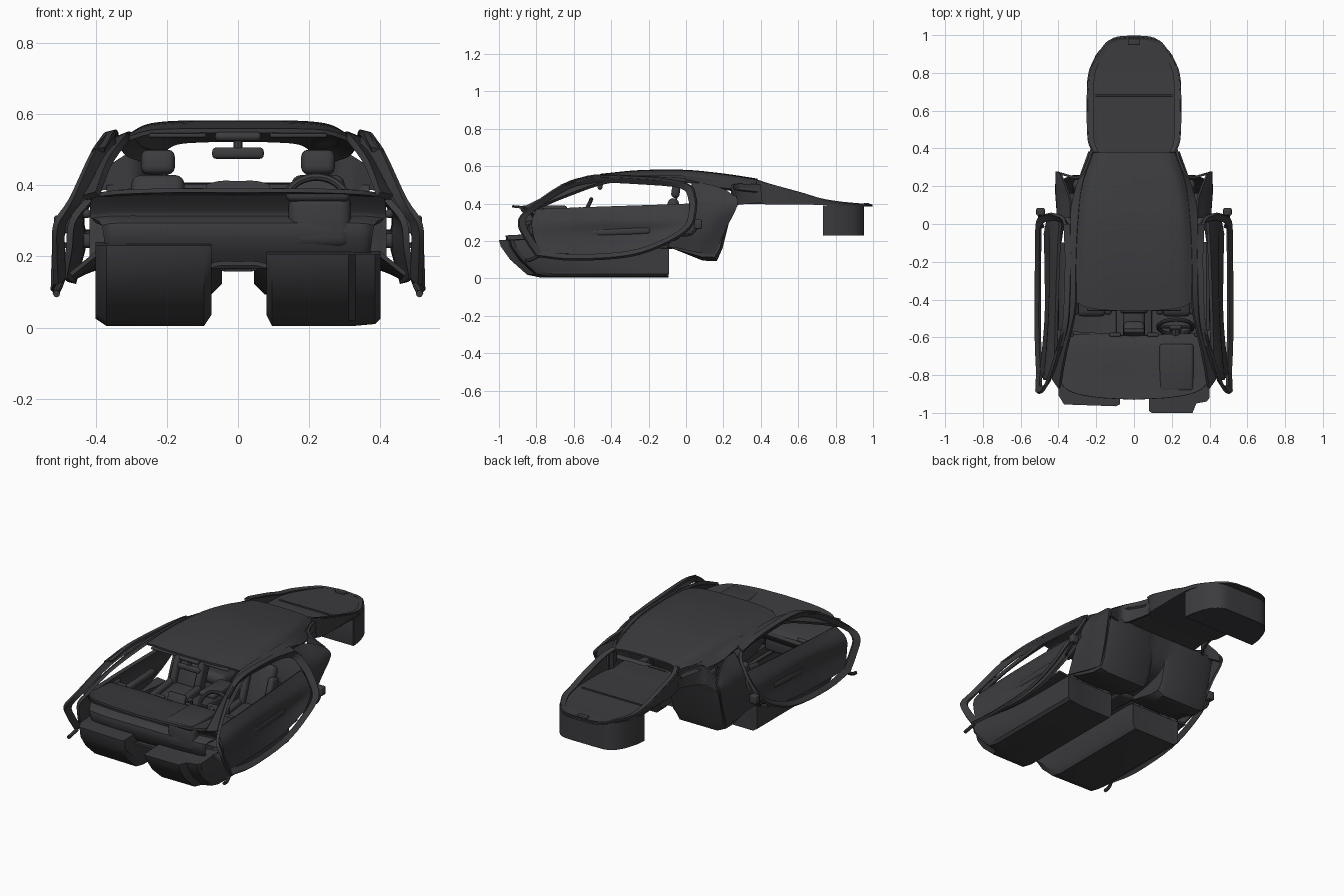
import bpy, bmesh, math
from mathutils import Vector, Matrix, Euler

mat = bpy.data.materials.new("dark_trim")
mat.diffuse_color = (0.045, 0.045, 0.05, 1)


def add(name, bm):
    me = bpy.data.meshes.new(name)
    bm.to_mesh(me)
    bm.free()
    ob = bpy.data.objects.new(name, me)
    bpy.context.collection.objects.link(ob)
    me.materials.append(mat)
    return ob


def spl(pts, n):
    """Catmull-Rom points through pts, n steps per span."""
    p = [Vector(q) for q in pts]
    if n < 2:
        return p
    p = [2 * p[0] - p[1]] + p + [2 * p[-1] - p[-2]]
    out = []
    for a, b, c, d in zip(p, p[1:], p[2:], p[3:]):
        for i in range(n):
            t = i / n
            out.append(0.5 * (2 * b + (c - a) * t + (2 * a - 5 * b + 4 * c - d) * t * t
                              + (3 * b - a - 3 * c + d) * t ** 3))
    return out + [p[-2]]


def surf(name, rows, t=0.012, n=5, m=4, mirror=True):
    """Smooth sheet through rows of control points, mirrored and thickened."""
    cols = [spl(c, m) for c in zip(*[spl(r, n) for r in rows])]
    bm = bmesh.new()
    g = [[bm.verts.new(v) for v in c] for c in cols]
    for a, b in zip(g, g[1:]):
        for i in range(len(a) - 1):
            bm.faces.new((a[i], b[i], b[i + 1], a[i + 1]))
    ob = add(name, bm)
    if mirror:
        ob.modifiers.new("mirror", 'MIRROR')
    s = ob.modifiers.new("thick", 'SOLIDIFY')
    s.thickness, s.offset = t, 0
    return ob


def tub(name, prof, sections):
    """Open tub: (y, z) profile at several (x, y scale, z lift) stations, closed ends."""
    bm = bmesh.new()
    g = [[bm.verts.new((x, y * k, z + (dz if z < 0.12 else 0))) for y, z in prof]
         for x, k, dz in sections]
    for a, b in zip(g, g[1:]):
        for i in range(len(prof) - 1):
            bm.faces.new((a[i], b[i], b[i + 1], a[i + 1]))
    bm.faces.new(g[0])
    bm.faces.new(g[-1])
    bmesh.ops.recalc_face_normals(bm, faces=bm.faces)
    return add(name, bm)


def rbox(name, loc, size, rx=0, rz=0, bev=0.015, seg=3):
    bm = bmesh.new()
    bmesh.ops.create_cube(bm, size=1)
    bmesh.ops.scale(bm, vec=size, verts=bm.verts)
    bmesh.ops.bevel(bm, geom=bm.edges[:], offset=min(bev, min(size) * 0.45),
                    segments=seg, profile=0.5, affect='EDGES')
    bm.transform(Matrix.Translation(loc) @ Euler((rx, 0, rz)).to_matrix().to_4x4())
    return add(name, bm)


def tube(name, pts, r, cyclic=False):
    cu = bpy.data.curves.new(name, 'CURVE')
    cu.dimensions = '3D'
    cu.bevel_depth, cu.bevel_resolution, cu.use_fill_caps = r, 2, True
    sp = cu.splines.new('POLY')
    q = spl(pts + pts[:1], 4)[:-1] if cyclic else spl(pts, 4)
    sp.points.add(len(q) - 1)
    for a, b in zip(sp.points, q):
        a.co = (*b, 1)
    sp.use_cyclic_u = cyclic
    cu.materials.append(mat)
    ob = bpy.data.objects.new(name, cu)
    bpy.context.collection.objects.link(ob)
    return ob


# Footwell tubs, passenger one shorter and taller at the front
foot = [(-.1, .16), (-.1, .005), (-.78, .005), (-.85, .02), (-.94, .1), (-.99, .17), (-1, .205), (-.8, .215)]
tub("driver_footwell", foot, [(.08, .99, .03), (.095, 1, 0), (.31, 1, 0), (.33, .95, 0), (.385, .94, .005), (.40, .92, .02)])
foot_p = [(y * .965 if y < -.5 else y, z + (.025 if z > .2 else 0)) for y, z in foot]
tub("passenger_footwell", foot_p, [(-.40, .94, .02), (-.37, .99, .0), (-.095, 1, 0), (-.075, .99, .03)])

# Rear seat buckets and central tunnel
rear = [(-.1, .17), (-.06, .155), (.09, .095), (.165, .093), (.195, .16), (.24, .34), (.26, .4)]
for s in (-1, 1):
    tub("rear_seat_bucket", rear, [(s * .045, .95, .03), (s * .075, 1, 0), (s * .32, 1, 0), (s * .37, .93, .02)])
surf("tunnel", [[(0, y, z + .01), (.05, y, z + .01), (.09, y, z)] for y, z in
                [(-.86, .17), (-.5, .17), (-.1, .17), (.1, .2), (.2, .26), (.255, .4)]])

# Roof lining
surf("roof", [
    [(0, -.46, .553), (.15, -.455, .553), (.25, -.44, .548), (.31, -.41, .53)],
    [(0, -.25, .573), (.15, -.25, .572), (.25, -.25, .563), (.305, -.25, .54)],
    [(0, 0, .574), (.16, 0, .574), (.25, 0, .565), (.295, 0, .538)],
    [(0, .2, .555), (.15, .2, .553), (.23, .2, .545), (.27, .2, .51)],
    [(0, .38, .528), (.1, .38, .526), (.17, .38, .52), (.21, .38, .5)]])
# Windscreen pillar and roof rail
surf("pillar_and_rail", [
    [(.395, -.87, .375), (.36, -.68, .465), (.31, -.45, .535), (.305, -.2, .542), (.295, 0, .54), (.27, .2, .51), (.21, .38, .5)],
    [(.43, -.82, .365), (.395, -.64, .44), (.35, -.42, .515), (.345, -.2, .527), (.335, 0, .52), (.315, .15, .485), (.235, .38, .46)]],
    t=.018, m=2)
# Rear quarter panel and its return to the tail
surf("quarter_panel", [
    [(.335, .03, .51), (.335, .12, .5), (.36, .2, .475), (.39, .27, .43)],
    [(.40, .03, .40), (.40, .1, .40), (.41, .19, .39), (.41, .275, .39)],
    [(.40, -.04, .27), (.40, .05, .26), (.40, .13, .26), (.385, .215, .27)],
    [(.39, -.1, .17), (.38, -.03, .16), (.375, .06, .14), (.365, .15, .13)]])
surf("tail_side", [
    [(.385, .265, .44), (.29, .25, .50), (.24, .34, .505), (.22, .42, .5)],
    [(.40, .27, .385), (.29, .25, .39), (.24, .34, .40), (.22, .42, .405)]], m=1)

# Tail: load floor, sloping rim wall and deep end bin
floor = [(.22, .26, .40), (.21, .38, .402), (.24, .45, .4), (.248, .68, .398), (.24, .8, .393), (.175, .92, .39),
         (.11, .985, .388), (.02, .998, .388)]
surf("load_floor", [[(0, y, z), (w * .5, y, z), (w, y, z)] for w, y, z in floor], t=.008, n=2)
rim = [(.215, .38, .525), (.24, .45, .502), (.245, .62, .455), (.242, .72, .425), (.23, .82, .408),
       (.17, .925, .398), (.115, .975, .394), (0, .992, .394)]
surf("tailgate_rim", [rim, [(x * .98, y, .405 - .017 * (y - .38) / .6) for x, y, z in rim]], t=.012, m=1)
surf("tailgate_flange", [rim, [(x * .88, y * .985 + .005, z - .004) for x, y, z in rim]], t=.008, m=1)
bin_ = [(.24, .735), (.232, .8), (.2, .89), (.15, .94), (.08, .948), (0, .948)]
surf("bin_wall", [[(x, y, .39) for x, y in bin_], [(x, y, .23) for x, y in bin_]], t=.008, n=3, m=1)
surf("bin_floor", [[(0, y, .233), (x * .5, y, .233), (x, y, .233)] for x, y in bin_[:5]], t=.008, n=1)
rbox("bin_front", (0, .737, .31), (.48, .01, .16), bev=.003)
rbox("load_floor_hinge", (0, .68, .402), (.41, .01, .012), bev=.003)
rbox("tail_latch", (0, .965, .397), (.06, .03, .015), bev=.004)

# Dashboard and firewall
surf("dashboard", [[(0, y, z), (.2, y + .012, z), (.34, y + (.045 if y < -.9 else .015), z - .005), (.415, y + (.12 if y < -.9 else .04), z - .015)]
                   for y, z in [(-.93, .385), (-.82, .375), (-.66, .36), (-.6, .335), (-.62, .29), (-.67, .25), (-.7, .2)]])
surf("firewall", [[(0, y, z), (.2, y, z), (.34, y + .01, z), (w, y + .03, z - .005)]
                  for y, z, w in [(-.86, .375, .41), (-.83, .34, .415), (-.82, .31, .41), (-.87, .29, .38), (-.86, .23, .37), (-.82, .17, .36)]], m=3)
rbox("instrument_housing", (.23, -.78, .298), (.175, .19, .15), bev=.03)
rbox("instrument_hood", (.225, -.76, .372), (.18, .25, .035), bev=.016)
rbox("passenger_shelf", (-.22, -.6, .325), (.3, .05, .025), rz=-.06)
rbox("glovebox", (-.22, -.66, .25), (.28, .08, .09))
rbox("centre_screen", (0, -.575, .345), (.11, .02, .075), rx=-.35, bev=.006)
for x in (-.35, -.1, .1, .35):
    rbox("air_vent", (x, -.588, .34), (.06, .02, .03), rx=-.3, bev=.006)

# Steering wheel: rim, hub, spokes, column
c, tilt = Vector((.22, -.545, .34)), Euler((math.radians(-25), 0, 0)).to_matrix()
tube("steering_rim", [c + tilt @ Vector((.092 * math.cos(a), 0, .092 * math.sin(a)))
                      for a in [i * math.tau / 12 for i in range(12)]], .011, True)
rbox("steering_hub", c + Vector((0, -.008, 0)), (.065, .025, .055), rx=math.radians(-25))
for a in (0, math.pi, -math.pi / 2):
    tube("steering_spoke", [c, c + tilt @ Vector((.09 * math.cos(a), 0, .09 * math.sin(a)))], .008)
tube("steering_column", [c, (.22, -.72, .28)], .025)

# Centre console
rbox("console", (0, -.33, .215), (.115, .55, .09), rx=-.05, bev=.02)
rbox("console_ramp", (0, -.6, .26), (.11, .14, .12), rx=-.5, bev=.02)
rbox("armrest", (0, -.2, .265), (.1, .2, .035))
tube("shifter", [(0, -.44, .25), (0, -.45, .3)], .014)

# Seats, front and rear
for s in (-1, 1):
    x = s * .225
    rbox("seat_cushion", (x, -.32, .17), (.16, .34, .07), rx=.12, bev=.03)
    rbox("seat_base", (x, -.28, .09), (.2, .26, .12))
    rbox("seat_back", (x, -.105, .3), (.15, .06, .27), rx=-.36, bev=.028)
    for d in (-1, 1):
        rbox("cushion_bolster", (x + d * .088, -.32, .19), (.04, .32, .07), rx=.12, bev=.018)
        rbox("back_bolster", (x + d * .08, -.13, .285), (.038, .075, .2), rx=-.36, bev=.018)
        tube("headrest_post", [(x + d * .025, -.06, .4), (x + d * .025, -.045, .45)], .005)
    rbox("headrest", (x, -.055, .465), (.095, .045, .07), rx=-.15, bev=.02)
    rbox("rear_cushion", (s * .2, .07, .2), (.24, .2, .07), rx=-.2, bev=.03)
    rbox("rear_back", (s * .2, .19, .295), (.25, .06, .2), rx=-.25, bev=.028)

# Rear-view mirror and overhead console
rbox("mirror", (0, -.46, .49), (.145, .025, .032), bev=.012)
tube("mirror_arm", [(0, -.46, .49), (0, -.44, .545)], .012)
rbox("overhead_console", (0, -.39, .545), (.13, .16, .025), rx=.12)
for s in (-1, 1):
    rbox("sun_visor", (s * .17, -.41, .545), (.16, .1, .012), rx=.12, bev=.005)

# Doors: trim panel, upper header, sill, flat weather seal band, handles
surf("door_trim", [
    [(.415, -.8, .365), (.41, -.5, .378), (.4, -.2, .388), (.39, .02, .395)],
    [(.465, -.825, .3), (.445, -.5, .31), (.44, -.2, .31), (.435, .035, .33)],
    [(.475, -.815, .22), (.44, -.5, .235), (.435, -.2, .245), (.455, .02, .27)],
    [(.49, -.78, .14), (.465, -.5, .125), (.465, -.25, .145), (.47, -.05, .21)]], t=.018)
surf("door_header", [
    [(.41, -.67, .495), (.375, -.5, .54), (.365, -.2, .535), (.37, 0, .51)],
    [(.375, -.64, .5), (.345, -.49, .548), (.335, -.2, .54), (.335, 0, .53)]], t=.014, m=1)
surf("sill", [[(.395, -.8, .21), (.4, -.5, .17), (.4, -.1, .165)],
              [(.47, -.78, .15), (.46, -.5, .14), (.46, -.1, .17)]], m=1)
seal = [(.512, -.8, .12), (.515, -.86, .21), (.512, -.895, .29), (.47, -.86, .36), (.405, -.66, .5), (.37, -.5, .543),
        (.36, -.25, .537), (.365, 0, .51), (.42, .05, .43), (.47, .05, .35), (.512, .02, .27), (.518, -.1, .19),
        (.52, -.3, .12), (.52, -.6, .1), (.512, -.8, .12)]
surf("door_seal", [seal, [(x - .022, y + .035 * (-.4 - y) / .5, z + .12 * (.3 - z)) for x, y, z in seal]], t=.016, n=4, m=1)
for s in (-1, 1):
    rbox("door_armrest", (s * .425, -.36, .25), (.05, .34, .04), rx=.04)
    rbox("door_handle", (s * .425, -.55, .32), (.025, .1, .025))
    rbox("door_latch", (s * .495, .065, .29), (.045, .04, .05), bev=.008)
    tube("latch_arm", [(s * .48, -.02, .23), (s * .5, .03, .24), (s * .495, .07, .29)], .008)
    tube("hinge_arm", [(s * .5, -.79, .12), (s * .51, -.83, .1), (s * .51, -.86, .095)], .01)

# Bake modifiers and curves, then shade
bpy.ops.object.select_all(action='SELECT')
bpy.context.view_layer.objects.active = bpy.context.selected_objects[0]
bpy.ops.object.convert(target='MESH')
bpy.ops.object.shade_smooth_by_angle(angle=math.radians(35))
